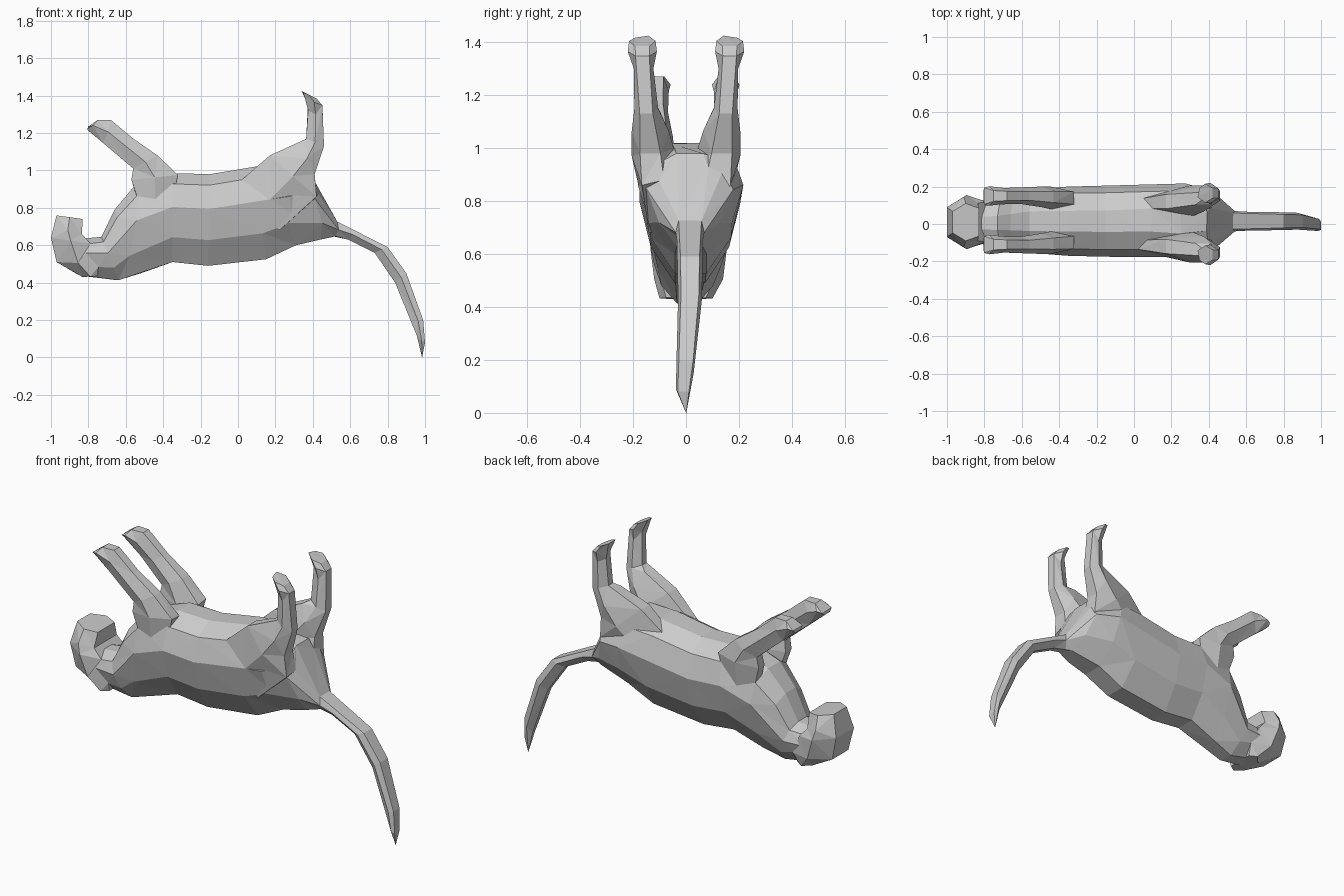
import bpy
import bmesh
from mathutils import Vector

# Cross-sections as (position between the two edge points, share of half width)
TORSO = [(0, .30), (.28, .78), (.62, 1), (.88, .8), (1, .3)]
HEAD = [(0, .55), (.5, 1), (1, .75)]
LIMB = [(0, .45), (.5, 1), (1, .55)]
TAIL = [(0, .35), (.55, 1), (1, .75)]


def loft(name, sections, profile, side=1, shift=0):
    """Skin rings; a section is (x1, z1, x2, z2, y centre, half width)."""
    bm = bmesh.new()
    rings = []
    for x1, z1, x2, z2, yc, hy in sections:
        a, b = Vector((x1, 0, z1)), Vector((x2, 0, z2))
        outline = [(t, w) for t, w in profile] + [(t, -w) for t, w in reversed(profile)]
        ring = []
        for t, w in outline:
            p = a.lerp(b, t)
            p.y = side * (yc + w * hy) + shift
            ring.append(bm.verts.new(p))
        rings.append(ring)
    for r, s in zip(rings, rings[1:]):
        n = len(r)
        for i in range(n):
            j = (i + 1) % n
            bm.faces.new((r[i], r[j], s[j], s[i]))
    bm.faces.new(rings[0])
    bm.faces.new(rings[-1])
    bmesh.ops.triangulate(bm, faces=bm.faces[:])
    bmesh.ops.recalc_face_normals(bm, faces=bm.faces[:])
    mesh = bpy.data.meshes.new(name)
    bm.to_mesh(mesh)
    bm.free()
    obj = bpy.data.objects.new(name, mesh)
    bpy.context.collection.objects.link(obj)
    return obj


# Torso and neck, lying on its back: spine below, belly above
body = loft("animal", [
    (-.86, .44, -.86, .63, .005, .10),
    (-.75, .425, -.79, .64, .005, .12),
    (-.64, .415, -.73, .645, .005, .125),
    (-.55, .44, -.66, .79, .01, .145),
    (-.45, .475, -.56, .91, .015, .175),
    (-.35, .51, -.35, .985, .015, .185),
    (-.16, .49, -.15, .98, .015, .19),
    (.15, .525, .09, 1.02, .018, .195),
    (.31, .60, .25, 1.02, .018, .20),
    (.44, .63, .39, .98, .015, .165),
    (.50, .645, .46, .85, .015, .115),
    (.545, .65, .53, .73, .015, .06),
], TORSO)

# Head with the muzzle pointing up
parts = [loft("head", [
    (-.97, .76, -.83, .74, .01, .10),
    (-.985, .70, -.835, .66, .01, .135),
    (-1.0, .64, -.79, .61, .01, .145),
    (-.97, .51, -.74, .50, .01, .13),
    (-.83, .43, -.75, .435, .0, .10),
], HEAD)]

# Curved hanging tail
parts.append(loft("tail", [
    (.49, .65, .50, .74, .015, .06),
    (.59, .63, .63, .68, .015, .05),
    (.73, .56, .80, .59, .015, .048),
    (.84, .40, .90, .45, .015, .045),
    (.93, .19, .99, .20, .0, .036),
    (.96, .10, 1.0, .08, -.01, .028),
    (.984, 0, .987, .01, 0, .004),
], TAIL))

# Raised legs, one pair in front and one behind
for label, side in (("right", -1), ("left", 1)):
    parts.append(loft("front_leg_" + label, [
        (-.50, .72, -.38, .74, .10, .05),
        (-.57, .95, -.32, .975, .12, .06),
        (-.56, 1.01, -.43, 1.08, .125, .055),
        (-.66, 1.10, -.56, 1.17, .13, .042),
        (-.74, 1.16, -.68, 1.27, .13, .045),
        (-.80, 1.21, -.75, 1.27, .13, .052),
        (-.805, 1.22, -.80, 1.24, .13, .052),
    ], LIMB, side, .02))
    parts.append(loft("hind_leg_" + label, [
        (.02, .95, .22, .68, .11, .055),
        (.17, 1.08, .42, .86, .12, .085),
        (.33, 1.15, .41, .98, .135, .07),
        (.365, 1.17, .46, 1.13, .15, .045),
        (.375, 1.32, .455, 1.28, .16, .037),
        (.365, 1.38, .45, 1.35, .165, .055),
        (.34, 1.425, .42, 1.385, .165, .05),
    ], LIMB, side))

# Fuse the parts into one skin, then simplify into irregular facets
for part in parts:
    mod = body.modifiers.new("join_" + part.name, 'BOOLEAN')
    mod.operation = 'UNION'
    mod.solver = 'EXACT'
    mod.object = part
simplify = body.modifiers.new("facets", 'DECIMATE')
simplify.ratio = .55
bpy.context.view_layer.update()
fused = bpy.data.meshes.new_from_object(body.evaluated_get(bpy.context.evaluated_depsgraph_get()))
body.modifiers.clear()
body.data = fused
for part in parts:
    bpy.data.objects.remove(part)
